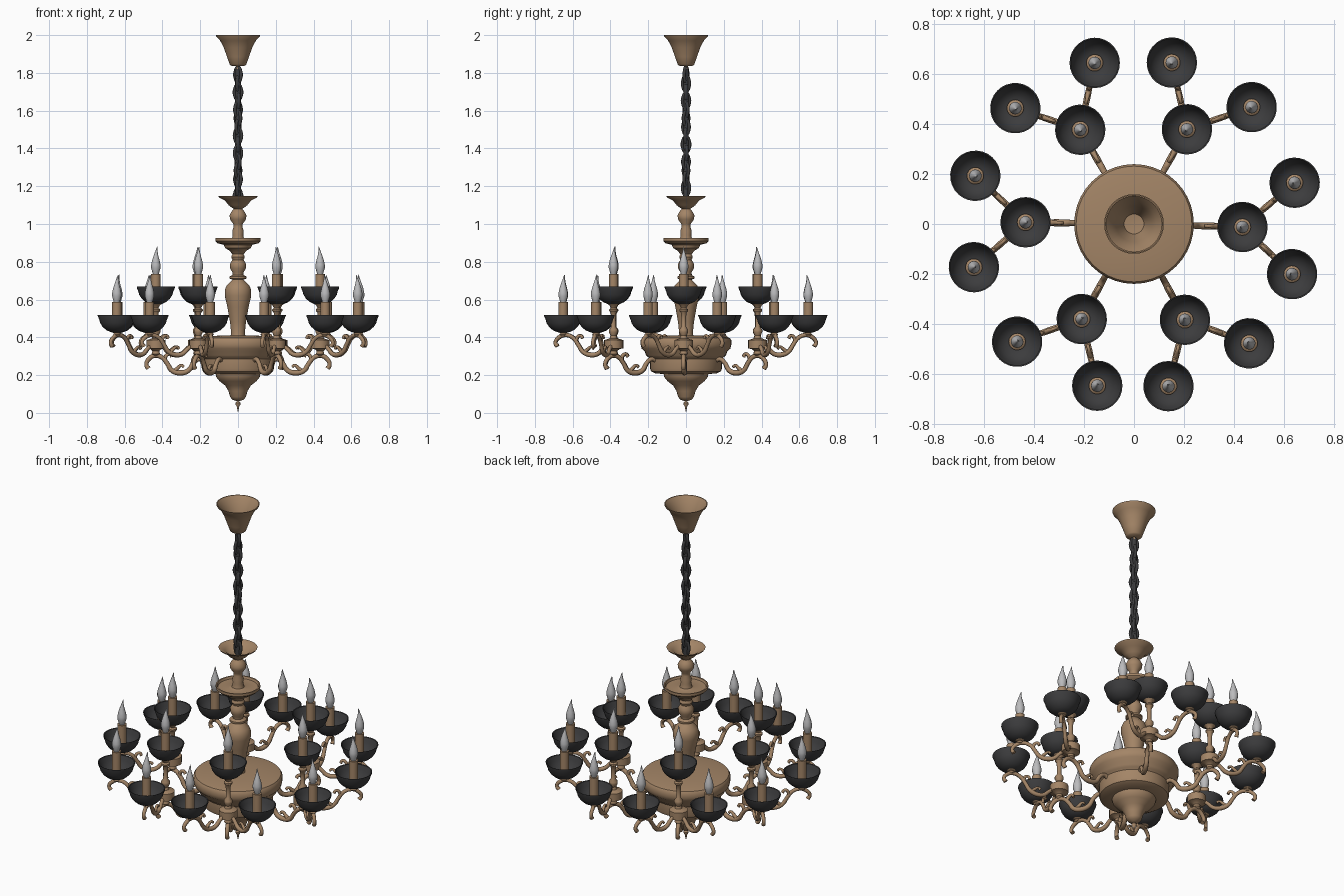
import bpy, bmesh, math
from mathutils import Vector


def material(name, rgb):
    m = bpy.data.materials.new(name)
    m.diffuse_color = (*rgb, 1)
    return m


BRONZE = material("bronze", (0.37, 0.235, 0.135))
BLACK = material("black_metal", (0.045, 0.045, 0.047))
GLASS = material("grey_glass", (0.50, 0.50, 0.51))


def finish(mesh, mat, angle=38):
    mesh.materials.clear()
    mesh.materials.append(mat)
    for p in mesh.polygons:
        p.use_smooth = True
    mesh.set_sharp_from_angle(angle=math.radians(angle))
    return mesh


def place(name, mesh, loc=(0, 0, 0), turn=0.0):
    ob = bpy.data.objects.new(name, mesh)
    ob.location = loc
    ob.rotation_euler = (0, 0, turn)
    bpy.context.collection.objects.link(ob)
    return ob


def lathe(name, profile, mat, n=32, bend=None):
    """Revolve (radius, height) points around z."""
    bm = bmesh.new()
    rings = []
    for r, z in profile:
        if r < 1e-5:
            rings.append([bm.verts.new((0, 0, z))] * n)
        else:
            rings.append([bm.verts.new((r * math.cos(2 * math.pi * i / n),
                                        r * math.sin(2 * math.pi * i / n), z)) for i in range(n)])
    for a, b in zip(rings, rings[1:]):
        for i in range(n):
            j = (i + 1) % n
            quad = list(dict.fromkeys((a[i], a[j], b[j], b[i])))
            if len(quad) > 2:
                bm.faces.new(quad)
    if bend:
        for v in bm.verts:
            v.co.x += bend(v.co.z)
    bmesh.ops.recalc_face_normals(bm, faces=bm.faces)
    me = bpy.data.meshes.new(name)
    bm.to_mesh(me)
    bm.free()
    return finish(me, mat)


def tubes(name, paths, mat, radius, cyclic=False, res=5):
    """Smooth tubes through 3D points; each point is (x, y, z, thickness)."""
    cu = bpy.data.curves.new(name, 'CURVE')
    cu.dimensions = '3D'
    cu.bevel_depth, cu.bevel_resolution, cu.resolution_u = radius, 2, res
    cu.use_fill_caps = True
    for pts in paths:
        sp = cu.splines.new('BEZIER')
        sp.bezier_points.add(len(pts) - 1)
        sp.use_cyclic_u = cyclic
        for bp, (x, y, z, w) in zip(sp.bezier_points, pts):
            bp.co, bp.radius = (x, y, z), w
            bp.handle_left_type = bp.handle_right_type = 'AUTO'
    tmp = place("tmp", cu)
    bpy.context.view_layer.update()
    me = bpy.data.meshes.new_from_object(
        tmp.evaluated_get(bpy.context.evaluated_depsgraph_get()))
    bpy.data.objects.remove(tmp)
    me.name = name
    return finish(me, mat, 50)


# Central body: finial, bowl, drum and wide upper rim
place("body", lathe("body", [
    (0, 0), (.004, .02), (.007, .035), (.014, .045), (.014, .052), (.006, .062), (.03, .07),
    (.042, .085), (.05, .115), (.068, .145), (.098, .168), (.115, .19), (.118, .205),
    (.165, .21), (.185, .22), (.19, .235), (.19, .285), (.2, .295), (.212, .305), (.218, .325),
    (.235, .34), (.24, .36), (.24, .385), (.232, .397), (.2, .403), (.1, .409), (0, .41)],
    BRONZE, 40))

# Turned column with its two dishes
place("column", lathe("column", [
    (.04, .405), (.036, .42), (.042, .48), (.056, .56), (.07, .62), (.07, .65), (.06, .675),
    (.04, .695), (.03, .705), (.046, .712), (.046, .722), (.028, .73), (.03, .745), (.042, .765),
    (.042, .79), (.03, .81), (.036, .825), (.03, .84), (.045, .86), (.068, .872), (.075, .89),
    (.108, .898), (.12, .91), (.12, .925), (.113, .925), (.108, .912), (.05, .908), (.034, .915),
    (.028, .94), (.03, .965), (.023, .985), (.025, 1.0), (.042, 1.025), (.045, 1.045),
    (.035, 1.065), (.022, 1.08), (.034, 1.088), (.05, 1.1), (.07, 1.125), (.1, 1.14),
    (.105, 1.148), (.1, 1.148), (.07, 1.132), (.045, 1.11), (0, 1.105)], BRONZE))

# Ceiling canopy, open at the top, with a small ring below
place("canopy", lathe("canopy", [
    (0, 1.81), (.009, 1.815), (.009, 1.835), (.036, 1.838), (.044, 1.845), (.058, 1.885),
    (.076, 1.935), (.094, 1.97), (.115, 1.993), (.117, 2.0), (.112, 2.0), (.09, 1.972),
    (.072, 1.935), (.04, 1.85), (0, 1.845)], BRONZE))

# Chain: oval links, each turned from the last, around a cord
link = tubes("chain_link", [[(0.017, 0, -.016, 1), (.017, 0, .016, 1), (0, 0, .04, 1),
                             (-.017, 0, .016, 1), (-.017, 0, -.016, 1), (0, 0, -.04, 1)]],
             BLACK, .009, True, 4)
LINKS = 15
for i in range(LINKS):
    place("chain_link", link, (0, 0, 1.145 + i * (1.79 - 1.145) / (LINKS - 1)), i * math.radians(75))
place("chain_cord", lathe("chain_cord", [(0, 1.1), (.015, 1.1), (.015, 1.82), (0, 1.82)], BLACK, 10))

# Lamp parts, shared by all eighteen lamps (z = 0 is the dish underside)
dish = lathe("dish", [
    (0, 0), (.03, .001), (.055, .012), (.075, .03), (.088, .05), (.092, .066), (.101, .088),
    (.101, .093), (.096, .091), (.086, .066), (.07, .036), (.04, .02), (0, .018)], BLACK, 28)
candle = lathe("candle", [(0, .015), (.034, .015), (.034, .03), (.025, .036), (.025, .16), (0, .16)],
               BRONZE, 16)
bulb = lathe("bulb", [(0, .152), (.014, .155), (.019, .172), (.025, .192), (.025, .208), (.02, .232),
                      (.012, .258), (.006, .28), (.003, .298), (0, .306)], GLASS, 14,
             bend=lambda z: -.008 * max(0, (z - .24) / .066) ** 2)


def lamp(x, y, z, turn):
    for name, me in (("dish", dish), ("candle", candle), ("bulb", bulb)):
        place(name, me, (x, y, z), turn)


# Hub and baluster that carry each upper lamp
hub = lathe("hub", [
    (0, .295), (.01, .3), (.022, .312), (.018, .328), (.03, .338), (.05, .342), (.05, .385),
    (.034, .39), (.02, .395), (.016, .41), (.024, .428), (.024, .44), (.013, .455), (.012, .5),
    (.015, .53), (.023, .54), (.023, .548), (.014, .555), (.022, .57), (.035, .58), (0, .58)],
    BRONZE, 16)
# Short stem under each lower lamp
stem = lathe("lamp_stem", [(0, .405), (.014, .408), (.02, .416), (.014, .422), (.03, .43), (0, .43)],
             BRONZE, 14)


def flat(pts):
    return [(x, 0, z, w) for x, z, w in pts]


# Scrolled main arm, from the body to the hub, with leaf curls
main_arm = tubes("main_arm", [
    flat([(.17, .27, 1), (.205, .285, 1), (.235, .265, 1), (.262, .225, 1.1), (.305, .212, 1.2),
          (.35, .225, 1.1), (.375, .262, 1), (.405, .295, 1), (.44, .303, 1), (.472, .285, 1),
          (.485, .252, .9), (.474, .235, 1.1)]),
    flat([(.34, .218, 1), (.318, .238, .8), (.3, .252, .6), (.287, .243, .7)]),
    flat([(.39, .28, .9), (.378, .305, .8), (.36, .312, .7), (.35, .298, .8)])], BRONZE, .012)
# Scrolled branch, from a hub to a lower lamp
branch = tubes("branch", [
    flat([(.03, .36, 1), (.06, .338, 1), (.09, .312, 1.1), (.13, .308, 1.2), (.168, .325, 1.1),
          (.192, .36, 1), (.22, .397, 1), (.262, .412, 1), (.297, .4, 1), (.317, .37, .9),
          (.306, .352, 1.1)]),
    flat([(.16, .318, 1), (.14, .338, .8), (.12, .35, .6), (.108, .34, .7)]),
    flat([(.205, .38, .9), (.193, .405, .8), (.177, .408, .7), (.169, .394, .8)])], BRONZE, .011)

# Six arm groups: an upper lamp on the hub and two lower lamps on branches
HUB_R, LAMP_R, SPREAD = .435, .665, math.radians(16)
for deg in (-1.6, 60.8, 119.7, 179.1, 241.2, 298):
    a = math.radians(deg)
    h = Vector((HUB_R * math.cos(a), HUB_R * math.sin(a), 0))
    place("main_arm", main_arm, turn=a)
    place("hub", hub, h)
    lamp(h.x, h.y, .575, a)
    for side in (-1, 1):
        b = a + side * SPREAD
        p = Vector((LAMP_R * math.cos(b), LAMP_R * math.sin(b), 0))
        d = p - h
        place("branch", branch, h, math.atan2(d.y, d.x))
        place("lamp_stem", stem, p)
        lamp(p.x, p.y, .426, b)
